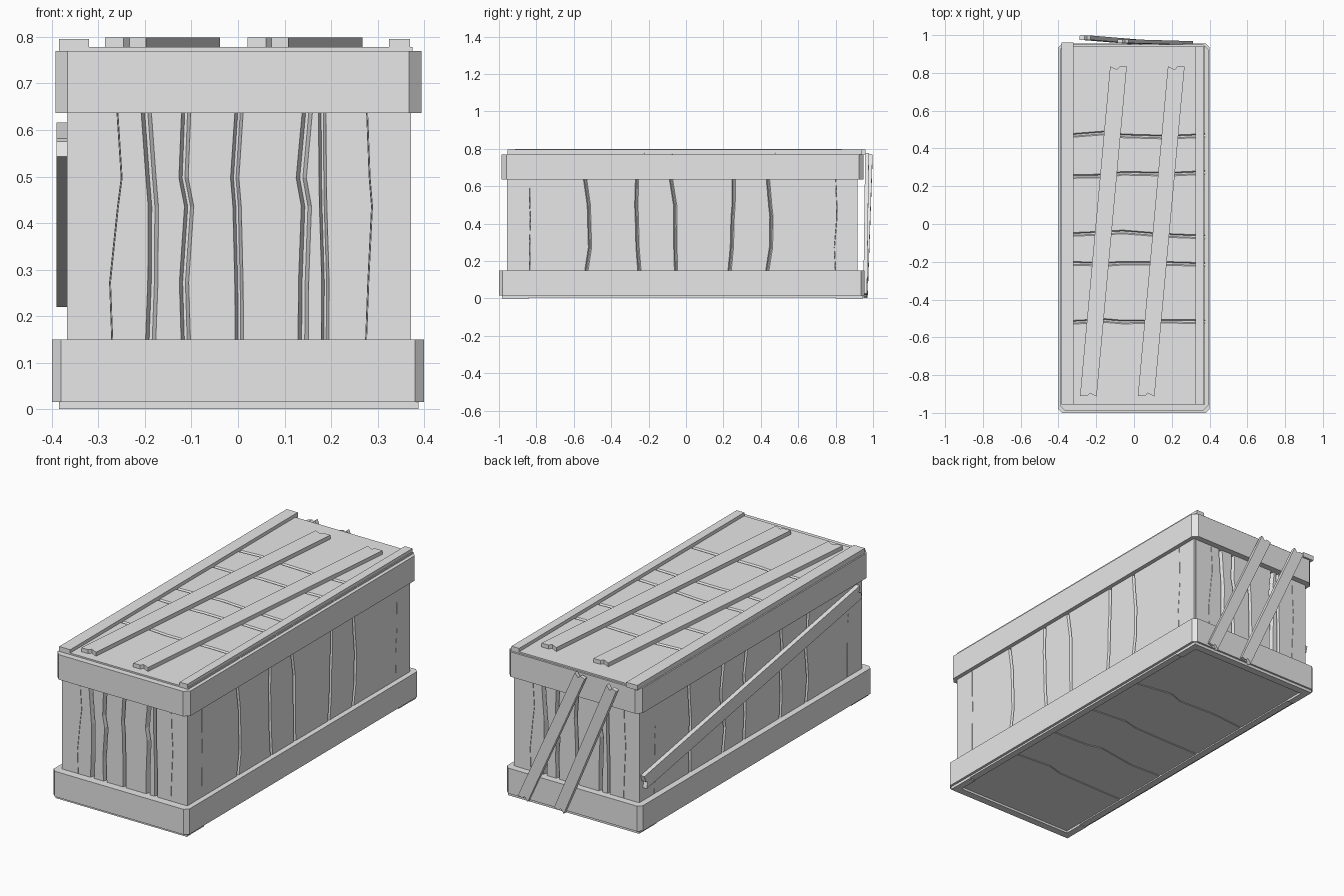
import bpy, bmesh, random
from mathutils import Vector, Matrix

random.seed(4)
cube = bpy.data.objects.get("Cube")
if cube:
    bpy.data.objects.remove(cube)

grey = bpy.data.materials.new("weathered grey wood")
grey.use_nodes = True
tone = (0.8, 0.8, 0.8, 1)
grey.diffuse_color = tone
grey.node_tree.nodes["Principled BSDF"].inputs["Base Color"].default_value = tone

X, Y, Z = Vector((1, 0, 0)), Vector((0, 1, 0)), Vector((0, 0, 1))
KNOTS = (0, 0.26, 0.58, 0.7, 1)


def finish(name, bm):
    bmesh.ops.recalc_face_normals(bm, faces=bm.faces)
    mesh = bpy.data.meshes.new(name)
    bm.to_mesh(mesh)
    bm.free()
    mesh.materials.append(grey)
    obj = bpy.data.objects.new(name, mesh)
    bpy.context.collection.objects.link(obj)
    return obj


def block(name, low, high, chamfer=0):
    """Box between two corners, with optional chamfered upright edges."""
    low, high = Vector(low), Vector(high)
    bm = bmesh.new()
    size = Matrix.Diagonal((*(high - low), 1))
    bmesh.ops.create_cube(bm, size=1, matrix=Matrix.Translation((low + high) / 2) @ size)
    if chamfer:
        upright = [e for e in bm.edges
                   if abs(e.verts[0].co.z - e.verts[1].co.z) > 0.001]
        bmesh.ops.bevel(bm, geom=upright, offset=chamfer, segments=1, affect='EDGES')
    return finish(name, bm)


def boards(name, origin, across, along, length, seams, depth):
    """Row of boards parted by crooked seams; each seam is (half width, positions)."""
    out = across.cross(along)
    origin = Vector(origin)
    bm = bmesh.new()
    for (gap_a, left), (gap_b, right) in zip(seams, seams[1:]):
        rings = []
        for t, a, b in zip(KNOTS, left, right):
            base = origin + along * (t * length)
            front = base + out * depth
            points = (base + across * (a + gap_a * 0.3), base + across * (b - gap_b * 0.3),
                      front + across * (b - gap_b), front + across * (a + gap_a))
            rings.append([bm.verts.new(p) for p in points])
        for r, s in zip(rings, rings[1:]):
            for i in range(4):
                j = (i + 1) % 4
                bm.faces.new((r[i], r[j], s[j], s[i]))
        bm.faces.new(rings[0])
        bm.faces.new(rings[-1])
    return finish(name, bm)


def straight(u):
    return (0, [u] * len(KNOTS))


def crooked(u, gap, wobble):
    return (gap, [u + random.uniform(-wobble, wobble) for _ in KNOTS])


def plank(name, start, end, width, thick, normal):
    """Nailed-on plank with split ends, rising from its path along the normal."""
    start, end = Vector(start), Vector(end)
    run = (end - start).normalized()
    side = normal.cross(run).normalized()
    out = run.cross(side)
    w, half = width / 2, (end - start).length / 2
    tip = [(half, -w), (half - 0.004, -w * 0.1), (half - 0.02, w * 0.15), (half - 0.006, w)]
    outline = tip + [(-a, -b) for a, b in tip]
    bm = bmesh.new()
    mid = (start + end) / 2
    face = bm.faces.new([bm.verts.new(mid + run * a + side * b) for a, b in outline])
    grown = bmesh.ops.extrude_face_region(bm, geom=[face])["geom"]
    bmesh.ops.translate(bm, vec=out * thick,
                        verts=[v for v in grown if isinstance(v, bmesh.types.BMVert)])
    return finish(name, bm)


# Inner body and the two bands around it
block("inner_body", (-0.355, -0.93, 0.1), (0.36, 0.89, 0.7))
block("base_band", (-0.4, -1, 0.015), (0.4, 0.955, 0.15), 0.02)
block("lid_band", (-0.392, -0.987, 0.637), (0.394, 0.95, 0.77), 0.026)

# Upright end boards with open cracks; the same set is turned round for the back
end_seams = [
    straight(-0.36),
    (0.001, (-0.27, -0.275, -0.258, -0.25, -0.26)),
    (0.011, (-0.188, -0.183, -0.182, -0.187, -0.198)),
    (0.010, (-0.112, -0.116, -0.105, -0.117, -0.111)),
    (0.009, (0.003, 0.002, -0.002, -0.007, 0.003)),
    (0.011, (0.14, 0.141, 0.147, 0.136, 0.15)),
    (0.008, (0.187, 0.188, 0.183, 0.182, 0.181)),
    (0.001, (0.275, 0.28, 0.288, 0.283, 0.277)),
    straight(0.365),
]
boards("front_boards", (0, -0.93, 0.14), X, Z, 0.51, end_seams, 0.028)
boards("back_boards", (0, 0.89, 0.14), -X, Z, 0.51, end_seams, 0.028)

# Side boards with shallow seams and plain corner boards
for name, x, across in (("left_side_boards", 0.36, Y), ("right_side_boards", -0.355, -Y)):
    sign = across.y
    seams = [straight(-0.937), crooked(-0.81, 0.001, 0.008)]
    seams += [crooked(u, 0.009, 0.02) for u in (-0.51, -0.23, -0.05, 0.26, 0.47)]
    seams += [crooked(0.82, 0.001, 0.008), straight(0.937)]
    boards(name, (x, -0.02, 0.14), across, Z, 0.51, seams, 0.012)

# Lid boards running crossways
lid_seams = [straight(-0.955)]
lid_seams += [crooked(u, 0.01, 0.014) for u in (-0.51, -0.22, -0.055, 0.26, 0.47)]
lid_seams += [straight(0.94)]
boards("lid_boards", (0.375, 0, 0.768), Y, -X, 0.75, lid_seams, 0.01)

# Edge strips and slanted planks on the lid
block("lid_strip_right", (-0.385, -0.955, 0.77), (-0.32, 0.96, 0.796))
block("lid_strip_left", (0.325, -0.955, 0.77), (0.37, 0.94, 0.796))
for name, x in (("lid_plank_right", -0.242), ("lid_plank_left", 0.064)):
    plank(name, (x, -0.915, 0.775), (x + 0.16, 0.837, 0.775), 0.088, 0.024, Z)

# Two slanted planks leaning on the back
plank("back_plank_left", (0.285, 0.948, 0.015), (-0.06, 0.958, 0.77), 0.06, 0.02, Y)
plank("back_plank_right", (0.07, 0.948, 0.01), (-0.26, 0.975, 0.765), 0.06, 0.023, Y)

# Long brace across the right side
plank("side_brace", (-0.366, 0.9, 0.255), (-0.366, -0.92, 0.58), 0.075, 0.024, -X)

# Underside: recessed boards within a frame, and corner feet
under_seams = [straight(-0.95)]
under_seams += [crooked(u, 0.008, 0.02) for u in (-0.5, -0.2, 0.1, 0.45)]
under_seams += [straight(0.91)]
boards("underside_boards", (-0.35, 0, 0.018), Y, X, 0.7, under_seams, 0.006)
for name, y in (("front", -0.985), ("back", 0.905)):
    block("underside_rail_" + name, (-0.385, y, 0), (0.388, y + 0.04, 0.02))
for name, x in (("right", -0.385), ("left", 0.35)):
    block("underside_rail_" + name, (x, -0.98, 0.005), (x + 0.036, 0.94, 0.02))
    for end, y in (("front", -0.985), ("back", 0.8)):
        block(f"foot_{end}_{name}", (x, y, 0), (x + 0.037, y + 0.145, 0.018))
